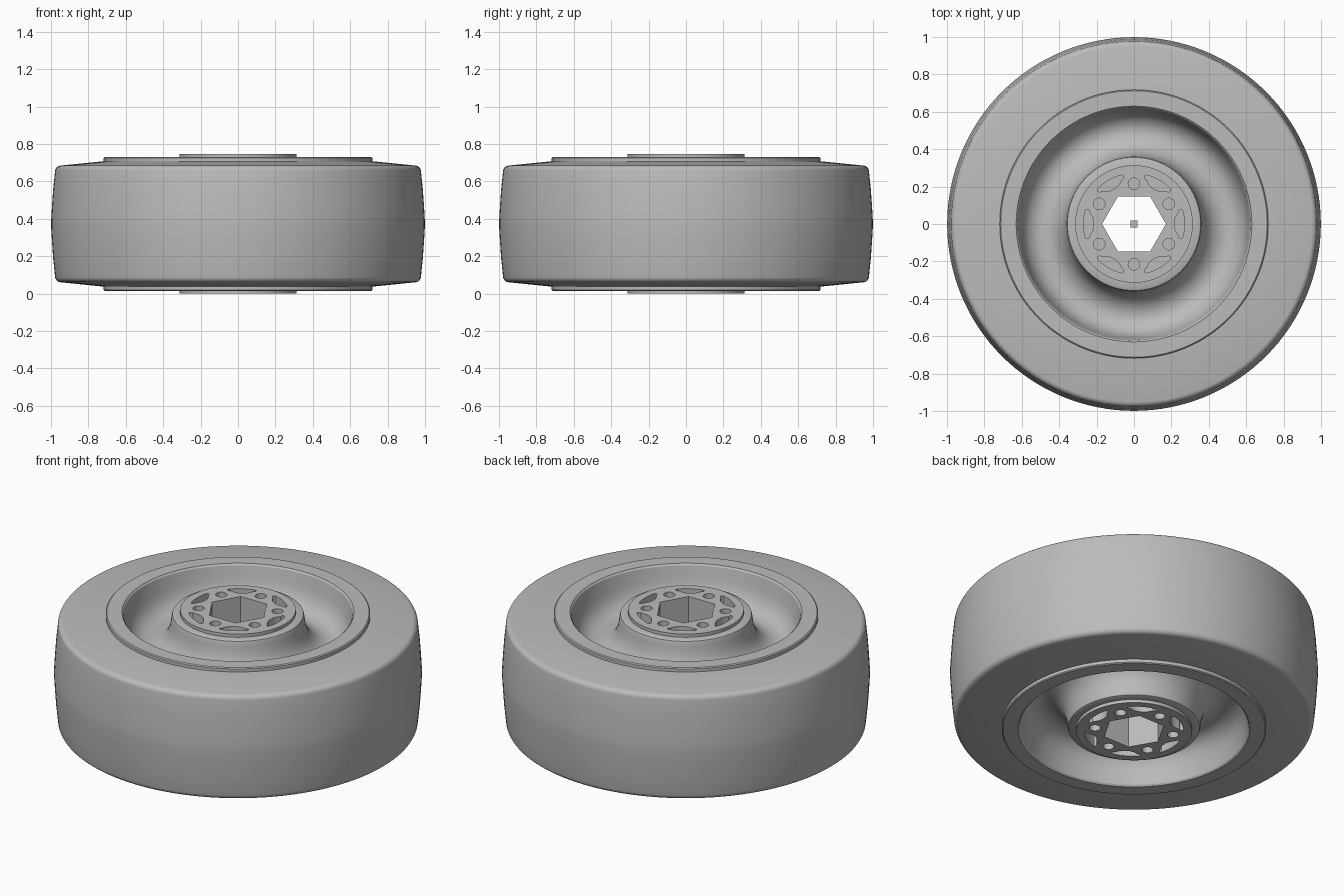
import bpy, bmesh, math
from mathutils import Vector

cube = bpy.data.objects.get("Cube")
if cube:
    bpy.data.objects.remove(cube, do_unlink=True)

MID = 0.373      # half of the wheel width
SEGMENTS = 128

grey = bpy.data.materials.new("plain grey")
grey.use_nodes = True
grey.diffuse_color = (0.5, 0.5, 0.5, 1)
grey.node_tree.nodes["Principled BSDF"].inputs["Base Color"].default_value = (0.5, 0.5, 0.5, 1)


def add_object(name, mesh):
    obj = bpy.data.objects.new(name, mesh)
    bpy.context.collection.objects.link(obj)
    mesh.materials.clear()
    mesh.materials.append(grey)
    bpy.ops.object.select_all(action='DESELECT')
    obj.select_set(True)
    bpy.context.view_layer.objects.active = obj
    bpy.ops.object.shade_smooth_by_angle(angle=math.radians(28))
    return obj


def lathe(name, half):
    """Revolve a closed section: the (radius, z) half above the middle plus its mirror."""
    section = half + [(r, 2 * MID - z) for r, z in reversed(half)]
    bm = bmesh.new()
    rings = []
    for i in range(SEGMENTS):
        a = math.tau * i / SEGMENTS
        rings.append([bm.verts.new((r * math.cos(a), r * math.sin(a), z)) for r, z in section])
    n = len(section)
    for i in range(SEGMENTS):
        p, q = rings[i], rings[(i + 1) % SEGMENTS]
        for j in range(n):
            k = (j + 1) % n
            bm.faces.new((p[j], q[j], q[k], p[k]))
    bmesh.ops.recalc_face_normals(bm, faces=bm.faces)
    mesh = bpy.data.meshes.new(name)
    bm.to_mesh(mesh)
    bm.free()
    return add_object(name, mesh)


def arc(cx, cy, radius, start, end, steps):
    angles = [math.radians(start + (end - start) * i / steps) for i in range(steps + 1)]
    return [(cx + radius * math.cos(a), cy + radius * math.sin(a)) for a in angles]


def circle(radius, steps, cx=0, cy=0):
    return arc(cx, cy, radius, 0, 360, steps)[:-1]


def turned(points, degrees):
    c, s = math.cos(math.radians(degrees)), math.sin(math.radians(degrees))
    return [(x * c - y * s, x * s + y * c) for x, y in points]


def plate(name, outlines, bottom, top):
    """Extruded flat shape; inner outlines become holes."""
    curve = bpy.data.curves.new(name, 'CURVE')
    curve.dimensions = '2D'
    curve.fill_mode = 'BOTH'
    curve.extrude = (top - bottom) / 2
    for points in outlines:
        spline = curve.splines.new('POLY')
        spline.points.add(len(points) - 1)
        for point, (x, y) in zip(spline.points, points):
            point.co = (x, y, 0, 1)
        spline.use_cyclic_u = True
    temp = bpy.data.objects.new(name + " outline", curve)
    bpy.context.collection.objects.link(temp)
    mesh = bpy.data.meshes.new_from_object(temp.evaluated_get(bpy.context.evaluated_depsgraph_get()))
    bpy.data.objects.remove(temp, do_unlink=True)
    bm = bmesh.new()
    bm.from_mesh(mesh)
    bmesh.ops.remove_doubles(bm, verts=bm.verts, dist=1e-5)
    bmesh.ops.translate(bm, verts=bm.verts, vec=Vector((0, 0, (top + bottom) / 2)))
    bmesh.ops.recalc_face_normals(bm, faces=bm.faces)
    bm.to_mesh(mesh)
    bm.free()
    return add_object(name, mesh)


# Tyre: slightly crowned tread, rounded shoulders, sloping sidewalls
shoulder = arc(0.948, 0.655, 0.03, 5, 85, 6)
lathe("tyre", [(0.68, 0.709), (0.73, 0.707)] + shoulder[::-1]
      + [(0.988, 0.56), (0.995, 0.46), (0.999, 0.39)])

# Wheel body: flat rim, hollow dish and raised hub flange
dish = [(0.615, 0.69), (0.605, 0.64), (0.59, 0.595), (0.565, 0.56), (0.53, 0.537),
        (0.49, 0.53), (0.45, 0.54), (0.415, 0.562), (0.388, 0.595), (0.37, 0.64), (0.362, 0.69)]
lathe("wheel_body", [(0.3, 0.727), (0.345, 0.727), (0.356, 0.722), (0.36, 0.71)]
      + dish[::-1] + [(0.622, 0.722), (0.63, 0.731), (0.712, 0.731), (0.718, 0.726), (0.718, 0.69)])

# Hub core with the hexagonal bore
hexagon = circle(0.171, 6)
DEPTH = 0.07
plate("hub_core", [circle(0.305, SEGMENTS), hexagon], DEPTH, 2 * MID - DEPTH)

# Hub caps with alternating round holes and crescent pockets
slot = (arc(0, 0, 0.27, -14, 14, 10) + arc(0.25, 0.068, 0.011, 40, 200, 5)
        + [(0.222, 0.036), (0.216, 0.015), (0.216, -0.015), (0.222, -0.036)]
        + arc(0.25, -0.068, 0.011, 160, 320, 5))
outlines = [circle(0.314, SEGMENTS), hexagon]
for k in range(6):
    outlines.append(turned(slot, 60 * k))
    outlines.append(turned(circle(0.031, 24, 0.215), 60 * k + 30))
plate("top_hub_cap", outlines, 2 * MID - DEPTH, 2 * MID)
plate("bottom_hub_cap", outlines, 0, DEPTH)

# Small block in the centre of the bore
plate("centre_block", [[(-0.02, -0.02), (0.02, -0.02), (0.02, 0.02), (-0.02, 0.02)]],
      MID - 0.02, MID + 0.02)
